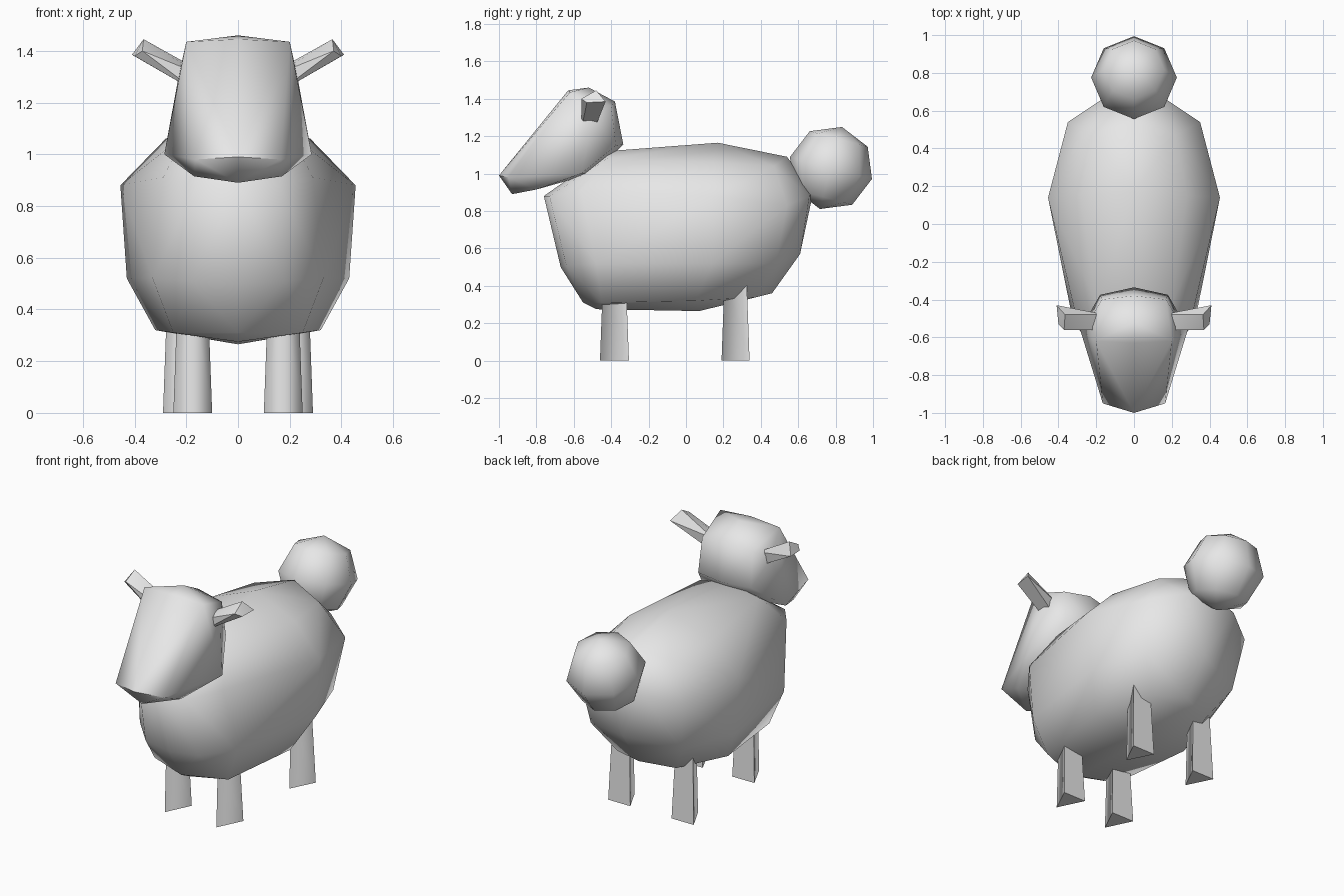
import bpy, bmesh, math
from mathutils import Matrix

cube = bpy.data.objects.get("Cube")
if cube:
    bpy.data.objects.remove(cube, do_unlink=True)

grey = bpy.data.materials.new("soft grey")
grey.use_nodes = True
grey.diffuse_color = (0.8, 0.8, 0.8, 1)
grey.node_tree.nodes["Principled BSDF"].inputs["Base Color"].default_value = (0.8, 0.8, 0.8, 1)


def finish(name, bm, sharp_angle):
    """Turn a bmesh into a smooth shaded object with sharp edges above an angle."""
    bmesh.ops.recalc_face_normals(bm, faces=bm.faces)
    for f in bm.faces:
        f.smooth = True
    for e in bm.edges:
        if len(e.link_faces) == 2:
            e.smooth = e.calc_face_angle(0) < math.radians(sharp_angle)
    mesh = bpy.data.meshes.new(name)
    bm.to_mesh(mesh)
    bm.free()
    mesh.materials.append(grey)
    obj = bpy.data.objects.new(name, mesh)
    bpy.context.collection.objects.link(obj)
    return obj


def hull(name, points, sharp_angle, mirror=False):
    """Faceted convex form around a few points, optionally mirrored across x."""
    bm = bmesh.new()
    for x, y, z in points:
        bm.verts.new((x, y, z))
        if mirror and x:
            bm.verts.new((-x, y, z))
    bmesh.ops.convex_hull(bm, input=bm.verts)
    bmesh.ops.delete(bm, geom=[v for v in bm.verts if not v.link_faces], context='VERTS')
    bmesh.ops.dissolve_limit(bm, angle_limit=math.radians(1), verts=bm.verts, edges=bm.edges)
    return finish(name, bm, sharp_angle)


# Body: centre line profile followed by the side points
hull("body", [
    (0, -0.42, 1.12), (0, 0.17, 1.165), (0, 0.54, 1.09), (0, 0.68, 0.90),
    (0, 0.61, 0.57), (0, 0.46, 0.36), (0, 0.07, 0.265), (0, -0.48, 0.275),
    (0, -0.55, 0.31), (0, -0.67, 0.50), (0, -0.76, 0.88),
    (0.455, 0.14, 0.88), (0.43, 0.14, 0.52), (0.32, 0.05, 0.32), (0.28, 0.15, 1.06),
    (0.35, 0.54, 0.83), (0.31, 0.48, 0.52), (0.20, 0.38, 0.34),
    (0.22, 0.47, 1.04), (0.17, 0.66, 0.88),
    (0.20, -0.42, 1.08), (0.29, -0.56, 0.91), (0.16, -0.73, 0.88),
    (0.33, -0.48, 0.52), (0.18, -0.64, 0.51), (0.25, -0.45, 0.31),
], 75, mirror=True)

# Head: flat sloping face, muzzle, cheeks and rounded back
hull("head", [
    (0, -1.0, 0.99), (0, -0.93, 0.89), (0, -0.63, 1.445), (0, -0.52, 1.46),
    (0, -0.38, 1.385), (0, -0.335, 1.155), (0, -0.50, 1.0),
    (0.165, -0.95, 0.98), (0.17, -0.80, 0.915), (0.20, -0.62, 1.435),
    (0.285, -0.56, 1.0), (0.17, -0.40, 1.36), (0.18, -0.375, 1.15),
    (0.23, -0.50, 1.30),
], 65, mirror=True)

# Tail: eight sided ball, tipped backwards
bm = bmesh.new()
bmesh.ops.create_uvsphere(bm, u_segments=8, v_segments=4, radius=0.227,
                          matrix=Matrix.Translation((0, 0.775, 1.03)) @ Matrix.Rotation(math.radians(-15), 4, 'X'))
finish("tail", bm, 75)

for s, side in ((1, "left"), (-1, "right")):
    # Ears: tapered slabs pointing up and outwards
    hull(side + "_ear", [(s * x, y, z) for x, y, z in (
        (0.15, -0.56, 1.235), (0.15, -0.49, 1.235), (0.15, -0.56, 1.31), (0.15, -0.48, 1.325),
        (0.40, -0.53, 1.38), (0.41, -0.43, 1.385), (0.37, -0.56, 1.40), (0.365, -0.48, 1.445))], 30)

    # Legs: tapering three sided posts with the ridge facing forwards
    for end, cx, y0, y1 in (("front", 0.175, -0.46, -0.305), ("back", 0.215, 0.19, 0.34)):
        pts = []
        for z, k in ((0, 1.0), (0.45, 0.78)):
            mid = (y0 + y1) / 2
            h = (y1 - y0) / 2 * k
            pts += [(s * cx, mid - h, z), (s * cx + 0.075 * k, mid + h, z), (s * cx - 0.075 * k, mid + h, z)]
        leg = hull(f"{side}_{end}_leg", pts, 60)
        # Soften the front ridge only
        for e in leg.data.edges:
            a, b = (leg.data.vertices[i].co for i in e.vertices)
            if abs(a.z - b.z) > 0.1 and max(a.y, b.y) < (y0 + y1) / 2:
                e.use_edge_sharp = False
